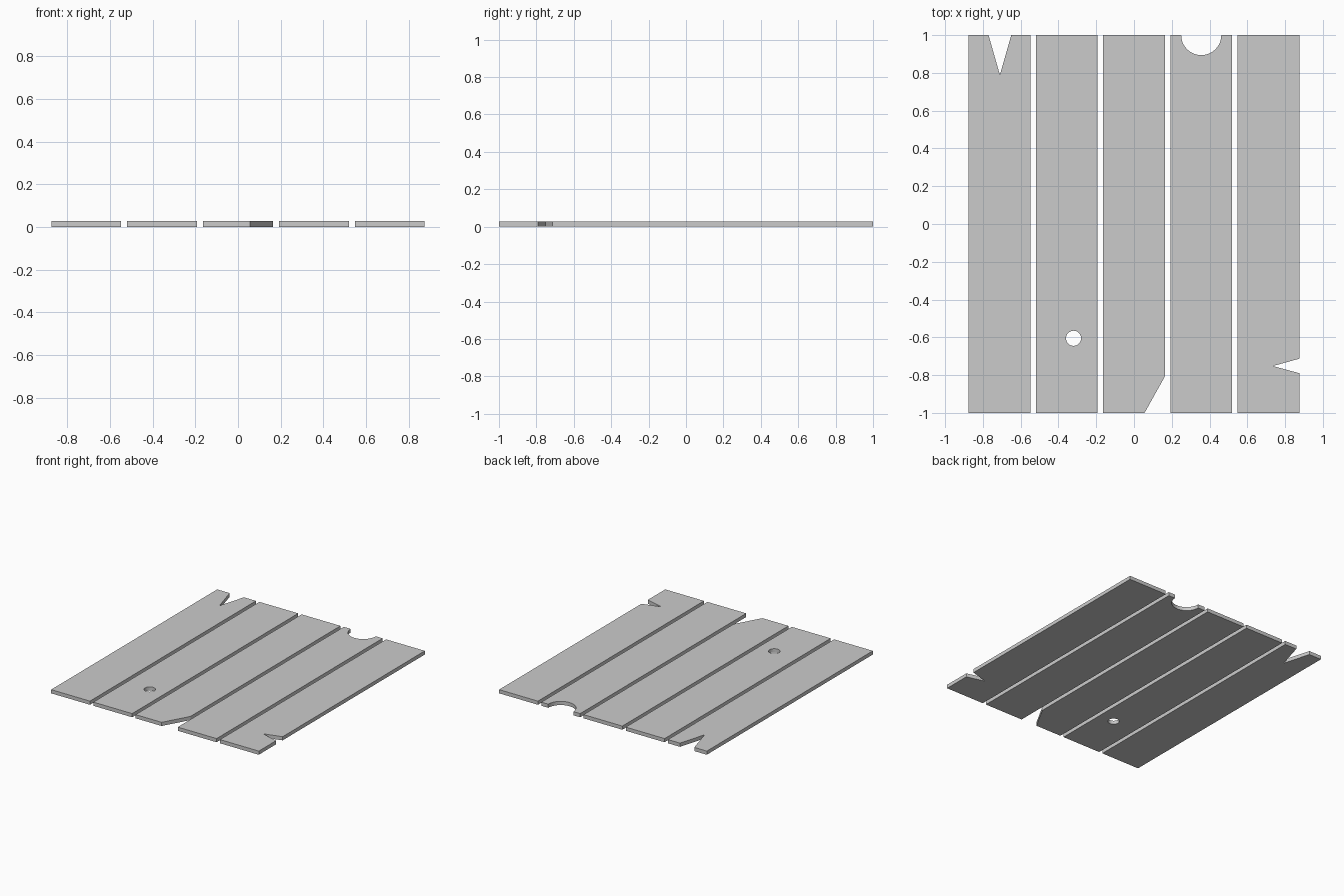
import bpy, bmesh
from math import cos, sin, pi

if "Cube" in bpy.data.objects:
    bpy.data.objects.remove(bpy.data.objects["Cube"])

WIDTH, PITCH, THICK = 0.327, 0.356, 0.028


def prism(name, outline, z0=0.0, z1=THICK):
    """Extrude a counter-clockwise xy outline from z0 to z1."""
    bm = bmesh.new()
    face = bm.faces.new([bm.verts.new((x, y, z0)) for x, y in outline])
    ext = bmesh.ops.extrude_face_region(bm, geom=[face])
    top = [v for v in ext["geom"] if isinstance(v, bmesh.types.BMVert)]
    bmesh.ops.translate(bm, verts=top, vec=(0, 0, z1 - z0))
    bmesh.ops.recalc_face_normals(bm, faces=bm.faces)
    mesh = bpy.data.meshes.new(name)
    bm.to_mesh(mesh)
    bm.free()
    obj = bpy.data.objects.new(name, mesh)
    bpy.context.collection.objects.link(obj)
    return obj


def plank(name, index, right=(), back=(), front_right=None):
    """Plank outline with optional damage points on its edges."""
    cx = (index - 2) * PITCH
    x0, x1 = cx - WIDTH / 2, cx + WIDTH / 2
    corner = front_right or [(x1, -1)]
    return prism(name, [(x0, -1), *corner, *right, (x1, 1), *back, (x0, 1)])


def arc(cx, cy, r, start, end, n):
    return [(cx + r * cos(start + (end - start) * i / n),
             cy + r * sin(start + (end - start) * i / n)) for i in range(n + 1)]


# Plank with a split in its back end
plank("plank_split_end", 0, back=[(-0.65, 1), (-0.71, 0.79), (-0.77, 1)])

# Plank with a knot hole
holed = plank("plank_knot_hole", 1)
cutter = prism("knot_hole_cutter", arc(-0.32, -0.605, 0.04, 0, 2 * pi, 32)[:-1], -0.1, 0.1)
cutter.hide_render = True
cutter.hide_set(True)
mod = holed.modifiers.new("knot_hole", 'BOOLEAN')
mod.operation = 'DIFFERENCE'
mod.solver = 'EXACT'
mod.object = cutter

# Plank with a broken front corner
plank("plank_broken_corner", 2, front_right=[(0.056, -1), (WIDTH / 2, -0.807)])

# Plank with a round bite in its back end
plank("plank_round_bite", 3, back=arc(PITCH, 1, 0.106, 0, -pi, 24))

# Plank with a notch in its right side
edge = 2 * PITCH + WIDTH / 2
plank("plank_side_notch", 4,
      right=[(edge, -0.79), (0.735, -0.752), (edge, -0.713)])
